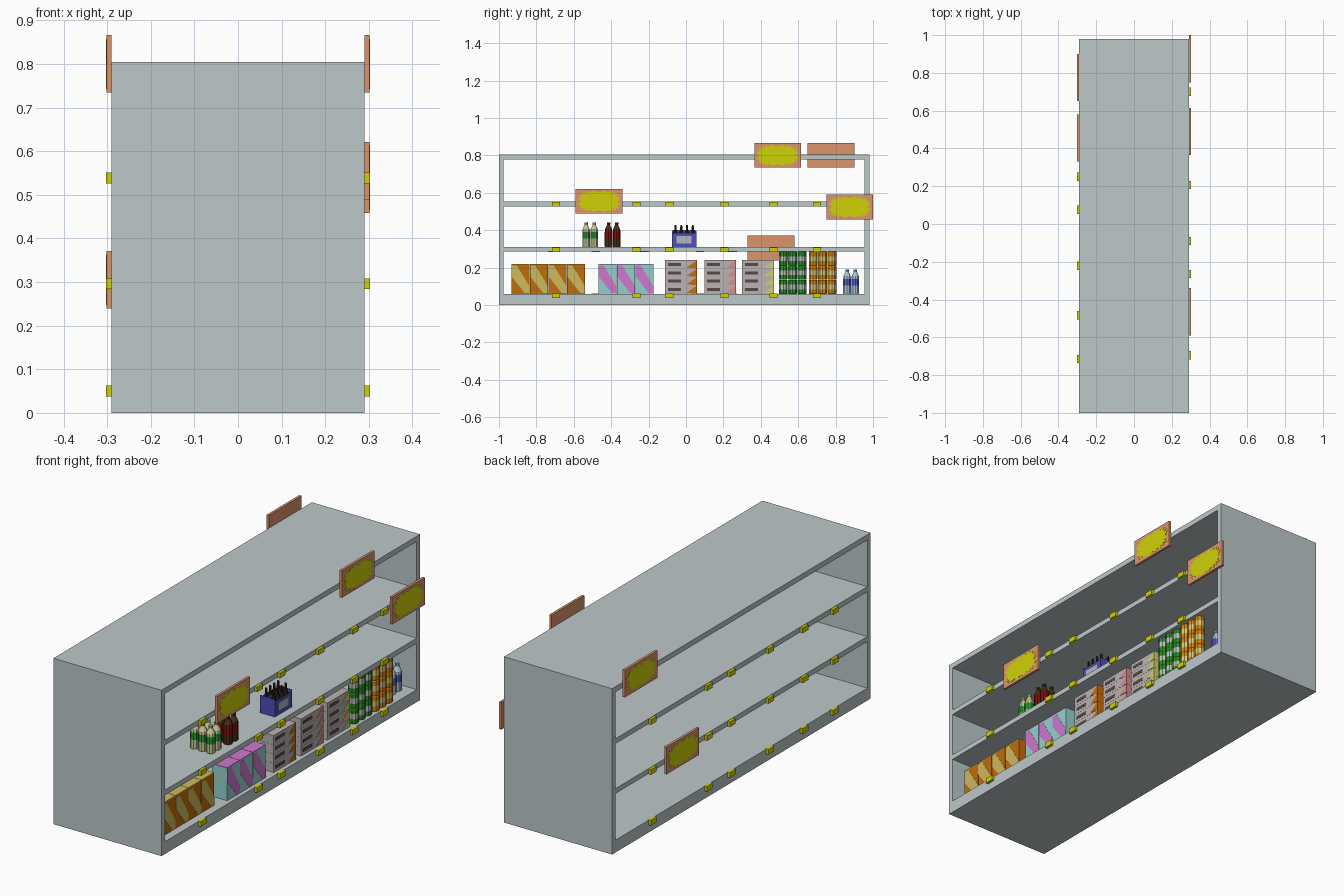
import bpy, bmesh, math

if "Cube" in bpy.data.objects:
    bpy.data.objects.remove(bpy.data.objects["Cube"])

MATS = {}


def mat(name, hexcol):
    if name not in MATS:
        m = bpy.data.materials.new(name)
        rgb = [int(hexcol[i:i + 2], 16) / 255 for i in (0, 2, 4)]
        m.diffuse_color = [c ** 2.2 for c in rgb] + [1]
        m.use_nodes = True
        m.node_tree.nodes["Principled BSDF"].inputs["Base Color"].default_value = m.diffuse_color
        MATS[name] = m
    return MATS[name]


def finish(name, bm, mats):
    bmesh.ops.recalc_face_normals(bm, faces=bm.faces)
    me = bpy.data.meshes.new(name)
    bm.to_mesh(me)
    bm.free()
    for m in mats:
        me.materials.append(m)
    ob = bpy.data.objects.new(name, me)
    bpy.context.collection.objects.link(ob)
    return ob


def prism(name, pts, x0, x1, m):
    """Polygon in the y-z plane, extruded from x0 to x1."""
    bm = bmesh.new()
    f = bm.faces.new([bm.verts.new((x0, y, z)) for y, z in pts])
    r = bmesh.ops.extrude_face_region(bm, geom=[f])
    bmesh.ops.translate(bm, vec=(x1 - x0, 0, 0),
                        verts=[v for v in r['geom'] if isinstance(v, bmesh.types.BMVert)])
    return finish(name, bm, [m])


def box(name, x0, x1, y0, y1, z0, z1, m):
    return prism(name, [(y0, z0), (y1, z0), (y1, z1), (y0, z1)], x0, x1, m)


def lathe(name, prof, bands, mats, places, n=10):
    """Spin (radius, z) profile; bands gives the material slot of each segment."""
    bm = bmesh.new()
    rings = [[bm.verts.new((r * math.cos(2 * math.pi * i / n), r * math.sin(2 * math.pi * i / n), z))
              for i in range(n)] for r, z in prof]
    for a, b, k in zip(rings, rings[1:], bands):
        for i in range(n):
            j = (i + 1) % n
            bm.faces.new((a[i], a[j], b[j], b[i])).material_index = k
    bm.faces.new(rings[0]).material_index = bands[0]
    bm.faces.new(rings[-1]).material_index = bands[-1]
    ob = finish(name, bm, mats)
    ob.location = places[0]
    for p in places[1:]:
        c = ob.copy()
        c.location = p
        bpy.context.collection.objects.link(c)


# shelf frame: open right through, drawn as a profile with three openings
Y0, Y1, H, W = -1.0, 0.98, 0.804, 0.29
cu = bpy.data.curves.new("shelf_frame", 'CURVE')
cu.dimensions = '2D'
cu.fill_mode = 'BOTH'
cu.extrude = W
for a, b, c, d in [(Y0, Y1, 0, H)] + [(Y0 + .025, Y1 - .025, lo, hi) for lo, hi in
                                      ((.06, .285), (.31, .527), (.552, .778))]:
    sp = cu.splines.new('POLY')
    sp.points.add(3)
    for p, (y, z) in zip(sp.points, [(a, c), (b, c), (b, d), (a, d)]):
        p.co = (y, z, 0, 1)
    sp.use_cyclic_u = True
    sp.use_smooth = False
frame = bpy.data.objects.new("shelf_frame", cu)
frame.rotation_euler = (math.pi / 2, 0, math.pi / 2)
bpy.context.collection.objects.link(frame)
bpy.context.view_layer.objects.active = frame
frame.select_set(True)
bpy.ops.object.convert(target='MESH')
frame = bpy.context.object
bm = bmesh.new()
bm.from_mesh(frame.data)
bmesh.ops.remove_doubles(bm, verts=bm.verts, dist=1e-4)
bmesh.ops.recalc_face_normals(bm, faces=bm.faces)
for f in bm.faces:
    f.smooth = False
bm.to_mesh(frame.data)
bm.free()
frame.data.materials.clear()
frame.data.materials.append(mat("shelf_grey", "bcc7c8"))

# price tags along both open sides
yellow = mat("tag_yellow", "cdd010")
for z in (.05, .296, .538):
    for y in (-.695, -.265, -.09, .206, .468, .70):
        box("price_tag", W - .002, .303, y - .022, y + .022, z - .0125, z + .0125, yellow)
        y = -y - .015
        box("price_tag", -.303, -W + .002, y - .022, y + .022, z - .0125, z + .0125, yellow)


# offer boards with a jagged yellow burst
def sign(s, y, z):
    box("sign_board", s * W, s * .302, y - .125, y + .125, z - .066, z + .066,
        mat("sign_orange", "d9936b"))
    pts = []
    for i in range(40):
        a = 2 * math.pi * i / 40
        k = 1 if i % 2 else .82
        c, d = math.cos(a), math.sin(a)
        pts.append((y + k * .116 * math.copysign(abs(c) ** .7, c),
                    z + k * .058 * math.copysign(abs(d) ** .6, d)))
    prism("sign_burst", pts, s * .302, s * .303, yellow)


for s, y, z in ((1, .49, .80), (1, .875, .524), (1, -.465, .555), (-1, .775, .80), (-1, .455, .305)):
    sign(s, y, z)


# cartons with a diagonal band and a coloured top
def carton(x, depth, y, w, base, band):
    z0, z1, back = .06, .22, x - depth
    y0, y1 = y + .001, y + w - .001
    box("carton", back, x, y0, y1, z0, z1 - .004, base)
    box("carton_top", back, x, y0, y1, z1 - .004, z1, band)
    prism("carton_band", [(y0, z1 - .01), (y0, z1 - .065), (y1 - .025, z0 + .003), (y1, z0 + .003),
                          (y1, z0 + .04), (y0 + .03, z1 - .01)], x, x + .001, band)


for i in range(4):
    carton(.25, .065, -.935 + .099 * i, .099, mat("carton_orange", "bf6d12"), mat("band_tan", "cdb95e"))
for i in range(3):
    carton(.27, .08, -.47 + .099 * i, .099, mat("carton_cyan", "94cfcb"), mat("band_pink", "cd78cd"))

# stacks of flat packs with dark labels and coloured ends
for y, nm, col in ((-.112, "end_orange", "c46f12"), (.098, "end_pink", "d58c8c"), (.30, "end_yellow", "d0cf6a")):
    for i in range(4):
        z, y1 = .06 + .045 * i, y + .17
        m = mat(nm, col)
        box("flat_pack", .20, .27, y, y1 - .003, z, z + .0445, mat("pack_grey", "b9b1b1"))
        box("flat_pack_end", .20, .27, y1 - .003, y1, z, z + .0445, m)
        box("flat_pack_label", .27, .271, y + .015, y + .085, z + .014, z + .03, mat("label_dark", "5a4a4a"))
        prism("flat_pack_flash", [(y1 - .055, z + .005), (y1, z), (y1, z + .044)], .27, .271, m)

# stacked cans, three across and three high
R = .0247
can = [(R - .002, 0), (R, .003), (R, .024), (R, .05), (R, .072), (R - .002, .0748)]
for y, nm, a, b in ((.52, "green", "2f8a2b", "b7bdb7"), (.68, "orange", "d3831b", "d6c878")):
    lathe(nm + "_can", can, [0, 0, 1, 0, 0], [mat("can_" + nm, a), mat("can_band_" + nm, b)],
          [(.255, y + .05 * i, .06 + .075 * k) for k in range(3) for i in range(3)])

# bottles with label band, narrow neck and cap
bottle = [(.020, 0), (.0215, .003), (.0215, .045), (.0215, .08), (.020, .095), (.009, .117), (.009, .12),
          (.010, .12), (.010, .131)]
for nm, a, b, c, places in (
        ("green", "c5cb94", "2f9a35", "c5cb94", [(.228 - .043 * i, y, .31) for i in range(3) for y in (-.534, -.491)]),
        ("brown", "50301a", "8c1212", "50301a", [(.236 - .043 * i, y, .31) for i in range(2) for y in (-.414, -.371)]),
        ("blue", "a9c4dc", "5560c8", "a9c4dc", [(.22, y, .06) for y in (.861, .905)])):
    lathe(nm + "_bottle", bottle, [0, 0, 1, 0, 0, 0, 2, 2],
          [mat("bottle_" + nm, a), mat("bottle_label_" + nm, b), mat("bottle_cap_" + nm, c)], places)

# bottle carrier: open box with divider, label and eight small bottles
blue = mat("carrier_blue", "5050b4")
box("carrier_base", .17, .25, -.075, .055, .31, .316, blue)
for x in (.17, .247):
    box("carrier_wall", x, x + .003, -.072, .052, .316, .385, blue)
for y in (-.075, .052):
    box("carrier_end", .17, .25, y, y + .003, .316, .395, blue)
box("carrier_divider", .2085, .2115, -.072, .052, .316, .40, blue)
box("carrier_label", .25, .251, -.05, .03, .33, .368, mat("carrier_label_grey", "b4b4bd"))
lathe("carrier_bottle", [(.0135, 0), (.0135, .06), (.006, .085), (.005, .112)], [0, 0, 0],
      [mat("bottle_dark", "35281c")], [(x, -.056 + .0307 * i, .316) for x in (.19, .23) for i in range(4)], 8)
